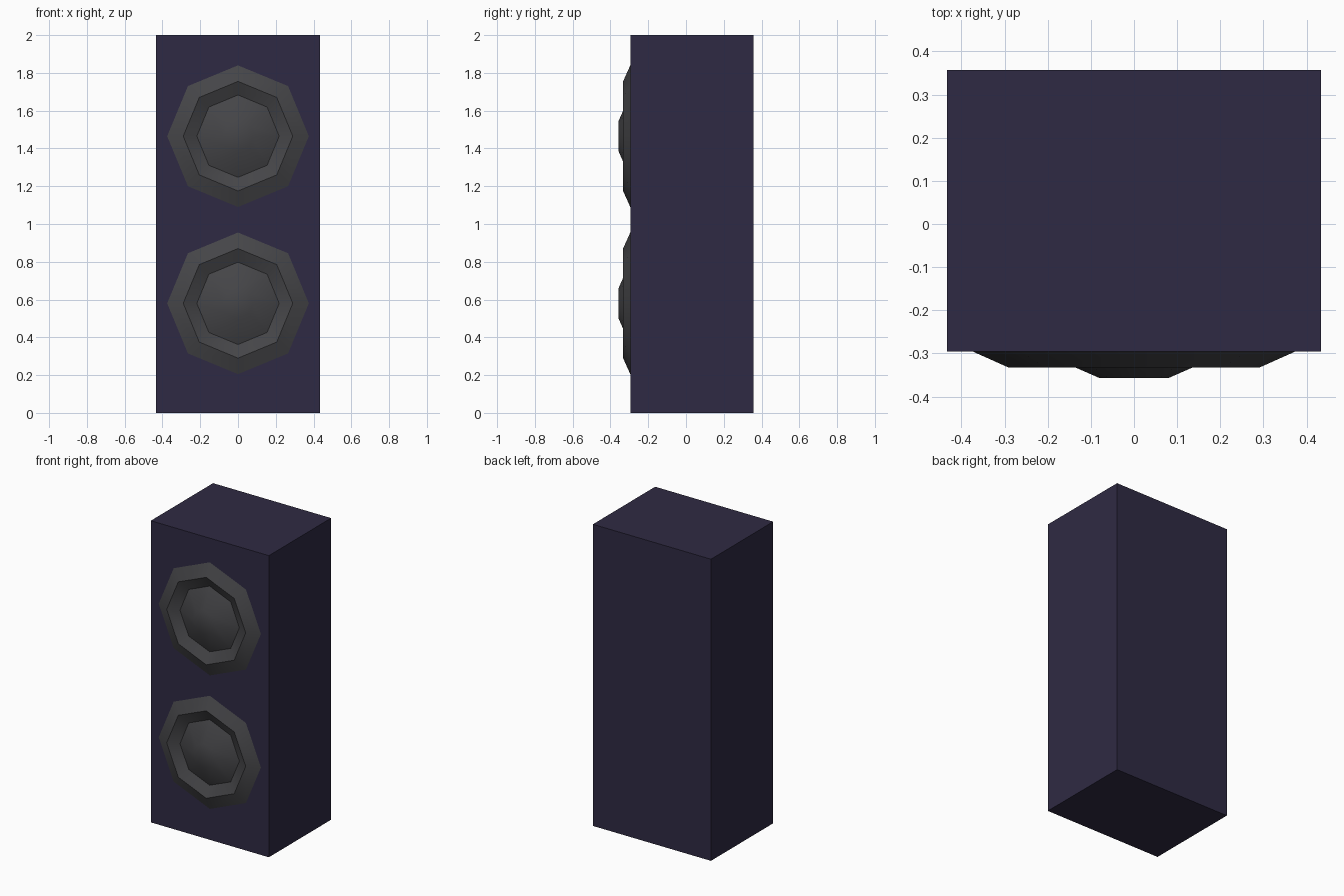
import bpy, bmesh, math

if "Cube" in bpy.data.objects:
    bpy.data.objects.remove(bpy.data.objects["Cube"])

SIDES = 8
HALF_W, FRONT, BACK, HEIGHT = 0.433, -0.295, 0.357, 2.0


def material(name, rgb):
    m = bpy.data.materials.new(name)
    m.diffuse_color = (*rgb, 1)
    m.use_nodes = True
    m.node_tree.nodes["Principled BSDF"].inputs["Base Color"].default_value = m.diffuse_color
    return m


def add_object(name, bm, mat):
    bmesh.ops.recalc_face_normals(bm, faces=bm.faces)
    mesh = bpy.data.meshes.new(name)
    bm.to_mesh(mesh)
    bm.free()
    mesh.materials.append(mat)
    obj = bpy.data.objects.new(name, mesh)
    bpy.context.collection.objects.link(obj)
    return obj


def add_driver(name, z, profile, mat):
    """Octagonal rings (radius, y) joined into a speaker face, capped in the middle."""
    bm = bmesh.new()
    rings = []
    for r, y in profile:
        angles = [2 * math.pi * i / SIDES for i in range(SIDES)]
        rings.append([bm.verts.new((r * math.cos(a), y, r * math.sin(a))) for a in angles])
    for a, b in zip(rings, rings[1:]):
        for i in range(SIDES):
            j = (i + 1) % SIDES
            bm.faces.new((a[i], a[j], b[j], b[i]))
    bm.faces.new(rings[-1])
    bm.normal_update()
    # the surface is open at the back, so orient it by its front cap
    obj = add_object(name, bm, mat)
    if obj.data.polygons[-1].normal.y > 0:
        obj.data.flip_normals()
    obj.location.z = z
    bpy.ops.object.select_all(action='DESELECT')
    obj.select_set(True)
    bpy.context.view_layer.objects.active = obj
    bpy.ops.object.shade_smooth_by_angle(angle=math.radians(30))
    return obj


cabinet_mat = material("cabinet_purple", (0.028, 0.023, 0.056))
driver_mat = material("driver_black", (0.06, 0.06, 0.065))

# Cabinet
bm = bmesh.new()
bmesh.ops.create_cube(bm, size=1)
bmesh.ops.scale(bm, vec=(2 * HALF_W, BACK - FRONT, HEIGHT), verts=bm.verts)
bmesh.ops.translate(bm, vec=(0, (BACK + FRONT) / 2, HEIGHT / 2), verts=bm.verts)
add_object("cabinet", bm, cabinet_mat)

# Drivers: bevelled rim, recessed surround, raised cone with flat cap
PROFILE = [(0.375, FRONT), (0.29, -0.333), (0.218, -0.2965), (0.08, -0.357)]
for name, z in (("lower_driver", 0.58), ("upper_driver", 1.465)):
    add_driver(name, z, PROFILE, driver_mat)
